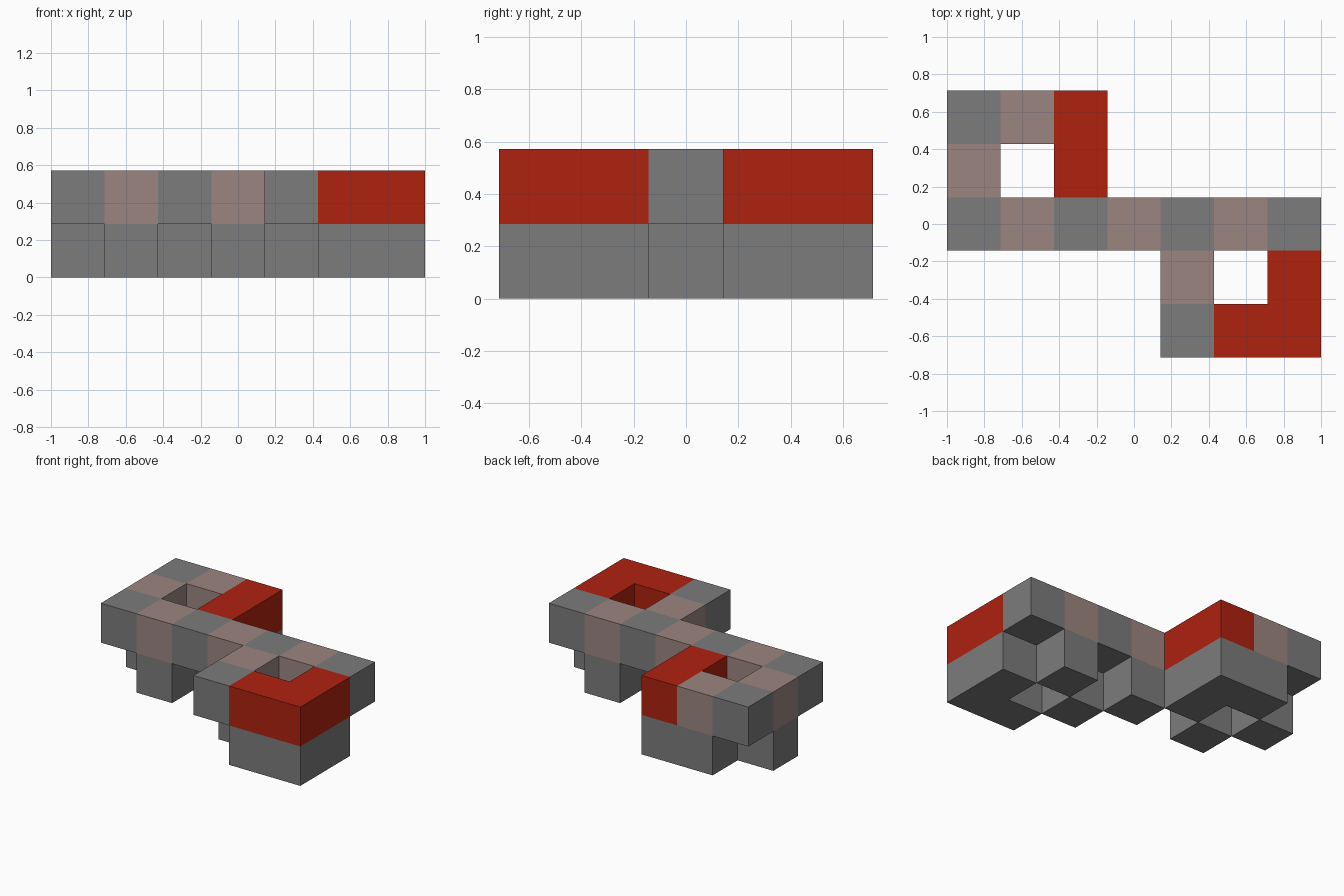
import bpy
import bmesh
from mathutils import Vector

cube = bpy.data.objects.get("Cube")
if cube:
    bpy.data.objects.remove(cube, do_unlink=True)

CELL = 2 / 7
AXES = [Vector(a) for a in ((1, 0, 0), (0, 1, 0), (0, 0, 1))]


def make_material(name, colour):
    mat = bpy.data.materials.new(name)
    mat.use_nodes = True
    mat.diffuse_color = (*colour, 1)
    bsdf = mat.node_tree.nodes["Principled BSDF"]
    bsdf.inputs["Base Color"].default_value = (*colour, 1)
    bsdf.inputs["Roughness"].default_value = 0.8
    return mat


PALETTE = {
    "g": make_material("stone grey", (0.2, 0.2, 0.2)),
    "p": make_material("dusty pink", (0.33, 0.235, 0.218)),
    "r": make_material("brick red", (0.43, 0.016, 0.005)),
}
KEYS = list(PALETTE)

# Deck plan, back row first: g = grey, p = pink, r = red, . = open
PLAN = [
    "gpr....",
    "p.r....",
    "gpgpgpg",
    "....p.r",
    "....grr",
]
deck = {(x, 4 - row, 1): c
        for row, line in enumerate(PLAN) for x, c in enumerate(line) if c != "."}
# Supporting blocks stand under every coloured deck cell
supports = {(x, y, 0): "g" for (x, y, z), c in deck.items() if c != "g"}
filled = set(deck) | set(supports)


def build_blocks(name, cells):
    """Make the outer skin of a set of grid cells, coloured cell by cell."""
    bm = bmesh.new()
    for cell, key in cells.items():
        centre = (Vector(cell) - Vector((3, 2, -0.5))) * CELL
        for i, axis in enumerate(AXES):
            for sign in (1, -1):
                normal = axis * sign
                if tuple(int(v) for v in Vector(cell) + normal) in filled:
                    continue
                u = AXES[(i + 1) % 3]
                v = normal.cross(u)
                corners = [normal + u + v, normal - u + v, normal - u - v, normal + u - v]
                face = bm.faces.new([bm.verts.new(centre + c * CELL / 2) for c in corners])
                face.material_index = KEYS.index(key)
    bmesh.ops.remove_doubles(bm, verts=bm.verts[:], dist=0.001)
    mesh = bpy.data.meshes.new(name)
    bm.to_mesh(mesh)
    bm.free()
    for mat in PALETTE.values():
        mesh.materials.append(mat)
    obj = bpy.data.objects.new(name, mesh)
    bpy.context.collection.objects.link(obj)


build_blocks("upper_deck", deck)
build_blocks("support_blocks", supports)
